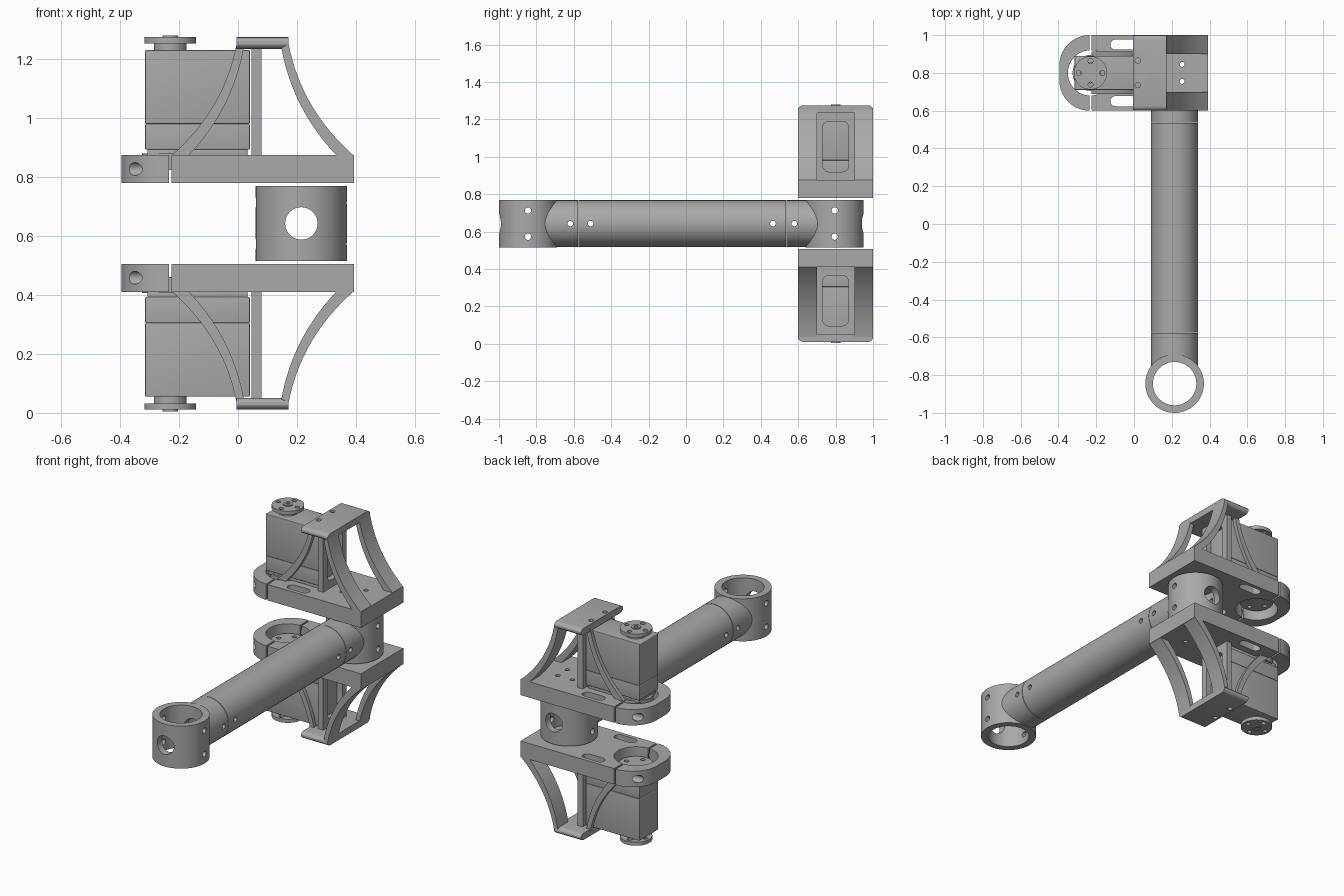
import bpy, bmesh, math
from mathutils import Matrix, Vector

cube = bpy.data.objects.get("Cube")
if cube:
    bpy.data.objects.remove(cube)

GREY = bpy.data.materials.new("machined_grey")
GREY.use_nodes = True
GREY.diffuse_color = (0.4, 0.4, 0.4, 1)
GREY.node_tree.nodes["Principled BSDF"].inputs["Base Color"].default_value = GREY.diffuse_color

MID_Z = 0.643     # mirror plane between the two servo units
UNIT_Y = 0.8      # centre line of the servo units
ARM_X = 0.215     # centre line of the arm
HORN_X = -0.23    # servo output axis
LOW, TOP = 0.78, 0.875   # base plate heights
AXIS = {"x": Vector((1, 0, 0)), "y": Vector((0, 1, 0)), "z": Vector((0, 0, 1))}


def finish(bm, name):
    bmesh.ops.recalc_face_normals(bm, faces=bm.faces)
    mesh = bpy.data.meshes.new(name)
    bm.to_mesh(mesh)
    bm.free()
    mesh.materials.append(GREY)
    ob = bpy.data.objects.new(name, mesh)
    bpy.context.collection.objects.link(ob)
    return ob


def box(name, x, y, z, bevel=0, along=None):
    bm = bmesh.new()
    bmesh.ops.create_cube(bm, size=1)
    for v in bm.verts:
        v.co = [a + (b - a) * (c + 0.5) for (a, b), c in zip((x, y, z), v.co)]
    if bevel:
        edges = [e for e in bm.edges if not along or
                 abs((e.verts[0].co - e.verts[1].co).normalized().dot(AXIS[along])) > 0.9]
        bmesh.ops.bevel(bm, geom=edges, offset=bevel, segments=4, profile=0.5, affect="EDGES")
    return finish(bm, name)


def rod(name, axis, centre, radius, start, end, sides=48):
    """Cylinder along an axis; centre gives the other two coordinates in order."""
    bm = bmesh.new()
    bmesh.ops.create_cone(bm, cap_ends=True, segments=sides, radius1=radius,
                          radius2=radius, depth=end - start)
    pos = list(centre)
    pos.insert("xyz".index(axis), (start + end) / 2)
    turn = AXIS["z"].rotation_difference(AXIS[axis]).to_matrix().to_4x4()
    bm.transform(Matrix.Translation(pos) @ turn)
    return finish(bm, name)


def extrude(name, points, axis, start, end):
    """Closed profile in the plane across the axis, pushed along it."""
    bm = bmesh.new()
    verts = []
    for p in points:
        co = list(p)
        co.insert("xyz".index(axis), start)
        verts.append(bm.verts.new(co))
    face = bm.faces.new(verts)
    new = bmesh.ops.extrude_face_region(bm, geom=[face])["geom"]
    bmesh.ops.translate(bm, vec=AXIS[axis] * (end - start),
                        verts=[v for v in new if isinstance(v, bmesh.types.BMVert)])
    return finish(bm, name)


def combine(ob, others, mode="DIFFERENCE"):
    bpy.context.view_layer.objects.active = ob
    for other in others:
        mod = ob.modifiers.new("boolean", "BOOLEAN")
        mod.operation, mod.object, mod.solver = mode, other, "EXACT"
        bpy.ops.object.modifier_apply(modifier=mod.name)
        bpy.data.objects.remove(other)
    return ob


def curve(a, b, c, steps=16):
    a, b, c = Vector(a), Vector(b), Vector(c)
    return [a * (1 - t) ** 2 + b * 2 * t * (1 - t) + c * t * t
            for t in (i / steps for i in range(steps + 1))]


def hole(axis, centre, radius, start, end):
    return rod("cutter", axis, centre, radius, start, end, 24)


unit = []

# Base plate with clamp bore, long slots and screw holes
plate = box("base_plate", (-0.225, 0.393), (0.6, 1.0), (LOW, TOP))
cuts = [rod("cutter", "z", (HORN_X, UNIT_Y), 0.12, 0.7, 1)]
for s in (-1, 1):
    y = UNIT_Y + s * 0.15
    cuts.append(box("cutter", (-0.125, 0.015), (y - 0.027, y + 0.027), (0.7, 1), 0.026, "z"))
    cuts += [hole("z", (x, UNIT_Y + s * 0.045), 0.013, 0.7, 1) for x in (0.16, 0.255)]
    cuts.append(hole("x", (y, (LOW + TOP) / 2), 0.022, -0.3, -0.15))
unit.append(combine(plate, cuts))

# Rounded clamp jaw
jaw = []
for s in (-1, 1):
    arc = [(-0.235 - 0.16 * math.sin(a), UNIT_Y + s * (0.04 + 0.16 * math.cos(a)))
           for a in (i * math.pi / 32 for i in range(17))]
    jaw += arc if s < 0 else arc[::-1]
clamp = extrude("clamp_jaw", jaw, "z", LOW, TOP)
cuts = [rod("cutter", "z", (HORN_X, UNIT_Y), 0.12, 0.7, 1)]
cuts += [hole("x", (UNIT_Y + s * 0.15, (LOW + TOP) / 2), 0.022, -0.5, -0.15) for s in (-1, 1)]
unit.append(combine(clamp, cuts))

# Cap of the bracket
cap = box("bracket_cap", (-0.005, 0.172), (0.6, 1.0), (1.235, 1.275), 0.025, "x")
unit.append(combine(cap, [hole("z", (0.02, UNIT_Y + s * 0.065), 0.014, 1.2, 1.3) for s in (-1, 1)]))

# Curved legs: wide pair on one side, thin ribs beside the servo
outer = curve((0.172, 1.25), (0.215, 1.03), (0.393, TOP - 0.002))
inner = curve((0.147, 1.24), (0.185, 1.03), (0.335, TOP - 0.002))
leg = [tuple(p) for p in outer + inner[::-1]]
rib = [(0.167 - x, z) for x, z in leg]
for side, s in (("front", -1), ("back", 1)):
    for name, shape, near, far in (("wide_leg", leg, 0.1, 0.2), ("thin_rib", rib, 0.09, 0.112)):
        y1, y2 = sorted((UNIT_Y + s * near, UNIT_Y + s * far))
        unit.append(extrude(f"{side}_{name}", shape, "y", y1, y2))

# Upright wall with a rounded window
wall = box("servo_wall", (0.045, 0.08), (0.69, 0.91), (TOP - 0.002, 1.24))
unit.append(combine(wall, [box("cutter", (0, 0.2), (0.73, 0.87), (0.92, 1.19), 0.035, "x")]))

# Servo case, with its cover seams
for name, z, inset in (("servo_foot", (0.87, 0.895), 0.008), ("servo_lower_case", (0.893, 0.981), 0),
                       ("servo_upper_case", (0.981, 1.231), 0)):
    unit.append(box(name, (-0.315 + inset, 0.04 - inset), (0.71 + inset, 0.89 - inset), z, 0.004))

# Output horn on top and idler disc in the clamp
unit.append(rod("horn_hub", "z", (HORN_X, UNIT_Y), 0.055, 1.225, 1.26))
horn = rod("output_horn", "z", (HORN_X, UNIT_Y), 0.088, 1.254, 1.275)
idler = rod("idler_disc", "z", (HORN_X, UNIT_Y), 0.095, 0.825, 0.88)
for disc, z in ((horn, (1.2, 1.3)), (idler, (0.7, 0.85))):
    ring = [(HORN_X + 0.062 * math.cos(a), UNIT_Y + 0.062 * math.sin(a))
            for a in (0, math.pi / 2, math.pi, -math.pi / 2)]
    unit.append(combine(disc, [hole("z", c, 0.013, *z) for c in ring]))
boss = rod("horn_screw", "z", (HORN_X, UNIT_Y), 0.026, 1.25, 1.281)
unit.append(combine(boss, [hole("z", (HORN_X, UNIT_Y), 0.012, 1.265, 1.3)]))

# Mirror the whole unit below the arm
flip = Matrix.Translation((0, 0, 2 * MID_Z)) @ Matrix.Diagonal((1, 1, -1, 1))
for ob in unit:
    mesh = ob.data.copy()
    mesh.transform(flip)
    mesh.flip_normals()
    bpy.context.collection.objects.link(bpy.data.objects.new("lower_" + ob.name, mesh))
    ob.name = "upper_" + ob.name

# Hollow arm shaft
shaft = rod("arm_shaft", "y", (ARM_X, MID_Z), 0.125, -0.574, 0.534, 64)
combine(shaft, [rod("cutter", "y", (ARM_X, MID_Z), 0.1, -1, 1)] +
        [hole("x", (y, MID_Z), 0.015, 0, 0.5) for y in (-0.51, 0.465)])

# End sockets: upright ring joined to a short collar
for name, y, seam, s in (("front_socket", -0.845, -0.577, 1), ("back_socket", 0.795, 0.537, -1)):
    ring = rod(name, "z", (ARM_X, y), 0.155, MID_Z - 0.127, MID_Z + 0.127, 64)
    combine(ring, [rod("collar", "y", (ARM_X, MID_Z), 0.125, *sorted((y, seam)), 64)], "UNION")
    cuts = [rod("cutter", "z", (ARM_X, y), 0.115, 0, 1.3, 64),
            rod("cutter", "y", (ARM_X, MID_Z), 0.1, *sorted((y + s * 0.15, seam + s * 0.1)), 64),
            rod("cutter", "y", (ARM_X, MID_Z), 0.055, -1.2, 1.2)]
    cuts += [hole("x", (y, MID_Z + d), 0.017, 0, 0.5) for d in (-0.07, 0.07)]
    cuts.append(hole("x", (seam - s * 0.042, MID_Z), 0.015, 0, 0.5))
    combine(ring, cuts)

# Smooth the round surfaces and keep the edges crisp
bpy.ops.object.select_all(action="DESELECT")
for ob in bpy.context.collection.objects:
    if ob.type == "MESH":
        ob.select_set(True)
        bpy.context.view_layer.objects.active = ob
bpy.ops.object.shade_smooth_by_angle(angle=math.radians(30))
